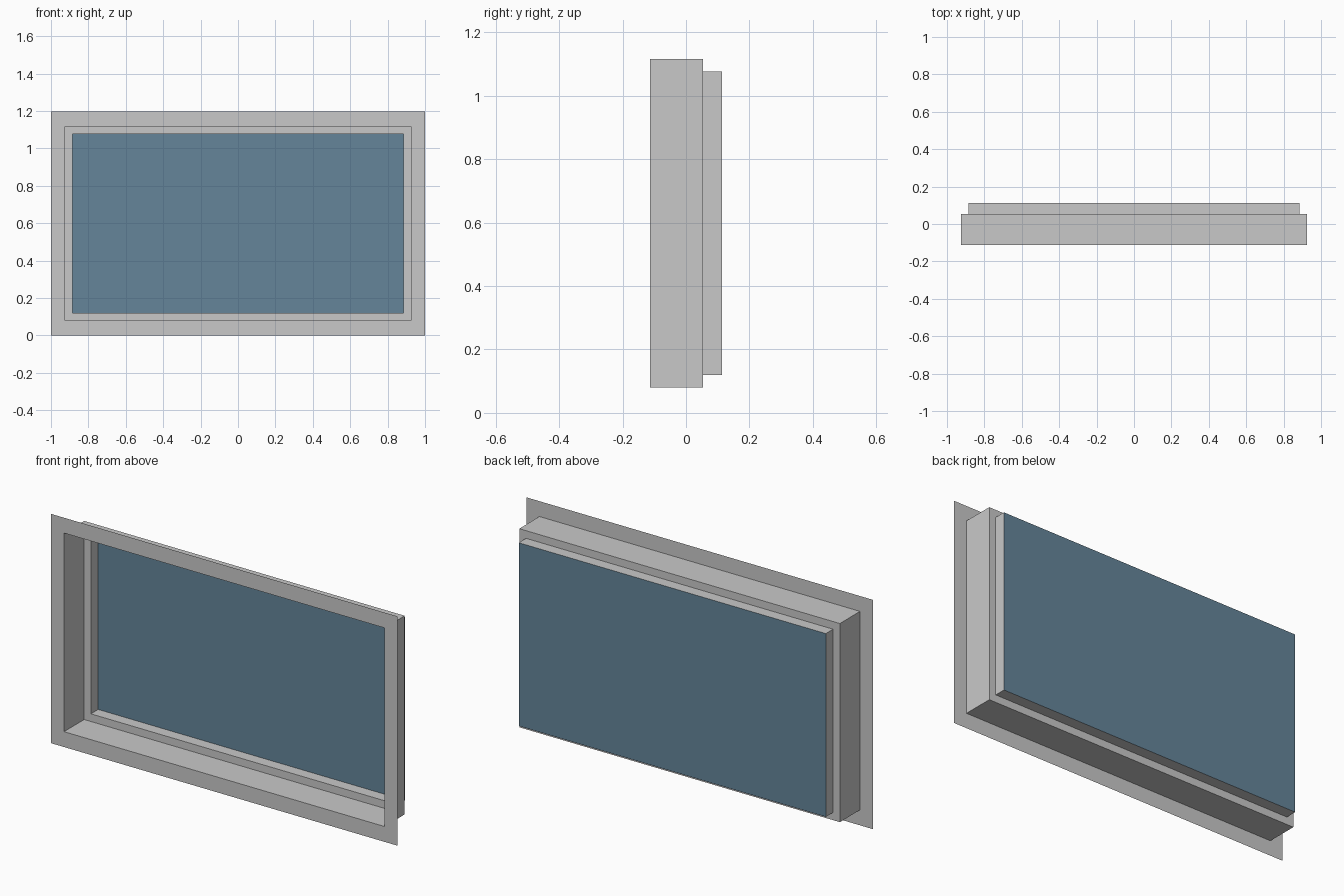
import bpy
import bmesh

if "Cube" in bpy.data.objects:
    bpy.data.objects.remove(bpy.data.objects["Cube"])

MID_Z = 0.598


def material(name, rgb):
    mat = bpy.data.materials.new(name)
    mat.diffuse_color = (*rgb, 1.0)
    mat.use_nodes = True
    mat.node_tree.nodes["Principled BSDF"].inputs["Base Color"].default_value = mat.diffuse_color
    return mat


def ring(bm, half_x, half_z, y):
    """Rectangular loop, counter-clockwise seen from the front."""
    corners = ((-1, -1), (1, -1), (1, 1), (-1, 1))
    return [bm.verts.new((sx * half_x, y, MID_Z + sz * half_z)) for sx, sz in corners]


def make_object(name, bm, mat):
    mesh = bpy.data.meshes.new(name)
    bm.to_mesh(mesh)
    bm.free()
    mesh.materials.append(mat)
    obj = bpy.data.objects.new(name, mesh)
    bpy.context.collection.objects.link(obj)
    return obj


grey = material("frame_grey", (0.584, 0.584, 0.584))
blue = material("glass_blue", (0.130, 0.235, 0.323))

# Sheet frame profile: front flange, deep reveal, step, shallow reveal
profile = [
    (1.0, 0.598, -0.113),
    (0.925, 0.518, -0.113),
    (0.925, 0.518, 0.053),
    (0.886, 0.478, 0.053),
    (0.886, 0.478, 0.113),
]
bm = bmesh.new()
rings = [ring(bm, *p) for p in profile]
for outer, inner in zip(rings, rings[1:]):
    for i in range(4):
        j = (i + 1) % 4
        bm.faces.new((outer[i], outer[j], inner[j], inner[i]))
make_object("window_frame", bm, grey)

# Glass pane closing the back of the frame
bm = bmesh.new()
bm.faces.new(ring(bm, *profile[-1]))
make_object("glass_pane", bm, blue)
